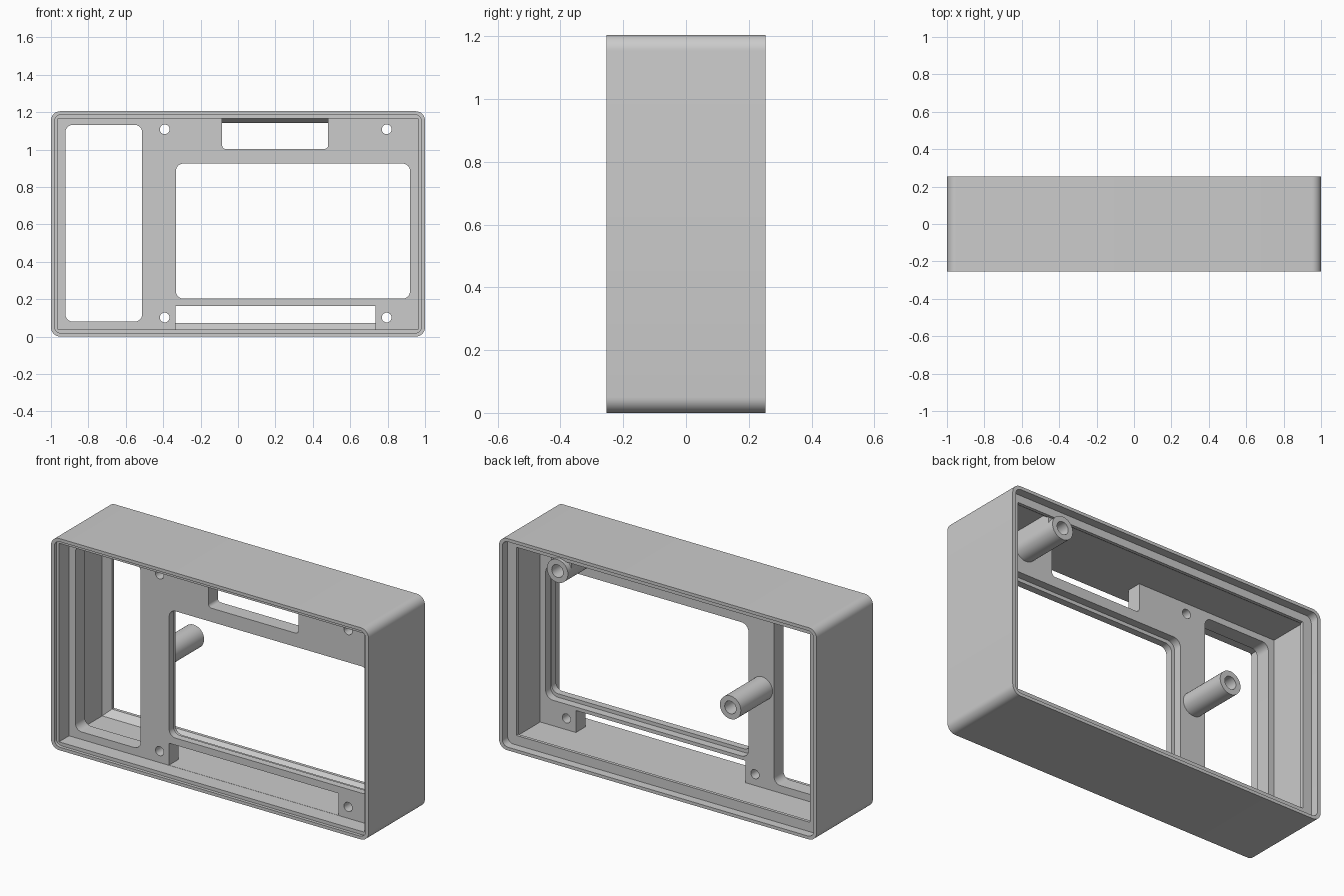
import bpy, bmesh, math

if "Cube" in bpy.data.objects:
    bpy.data.objects.remove(bpy.data.objects["Cube"])

def rounded(x0, x1, z0, z1, r=0.0, seg=8):
    """Outline of a rounded rectangle in XZ."""
    if not r:
        return [(x1, z1), (x0, z1), (x0, z0), (x1, z0)]
    pts = []
    for cx, cz, a in ((x1-r, z1-r, 0), (x0+r, z1-r, 90), (x0+r, z0+r, 180), (x1-r, z0+r, 270)):
        for i in range(seg + 1):
            t = math.radians(a + 90*i/seg)
            pts.append((cx + r*math.cos(t), cz + r*math.sin(t)))
    return pts

def loft(name, sections):
    """Join outlines (points, y) into a closed solid along Y."""
    bm = bmesh.new()
    rings = [[bm.verts.new((x, y, z)) for x, z in pts] for pts, y in sections]
    bm.faces.new(rings[0])
    bm.faces.new(rings[-1][::-1])
    n = len(rings[0])
    for a, b in zip(rings, rings[1:]):
        for i in range(n):
            bm.faces.new((a[i], b[i], b[(i+1) % n], a[(i+1) % n]))
    bmesh.ops.recalc_face_normals(bm, faces=bm.faces)
    me = bpy.data.meshes.new(name)
    bm.to_mesh(me)
    bm.free()
    ob = bpy.data.objects.new(name, me)
    bpy.context.collection.objects.link(ob)
    return ob

def prism(name, x0, x1, z0, z1, y0, y1, r=0.0):
    pts = rounded(x0, x1, z0, z1, r)
    return loft(name, [(pts, y0), (pts, y1)])

def cylinder(name, x, z, r, y0, y1, n=32):
    pts = [(x + r*math.cos(2*math.pi*i/n), z + r*math.sin(2*math.pi*i/n)) for i in range(n)]
    return loft(name, [(pts, y0), (pts, y1)])

def combine(ob, other, op='DIFFERENCE'):
    """Apply a boolean and remove the helper."""
    other.hide_render = True
    m = ob.modifiers.new("bool", 'BOOLEAN')
    m.object, m.operation, m.solver = other, op, 'EXACT'
    bpy.context.view_layer.objects.active = ob
    bpy.ops.object.modifier_apply(modifier=m.name)
    bpy.data.objects.remove(other)

def smooth(ob):
    bpy.ops.object.select_all(action='DESELECT')
    ob.select_set(True)
    bpy.context.view_layer.objects.active = ob
    bpy.ops.object.shade_smooth_by_angle(angle=math.radians(30))

Y = 0.253                # half depth of the case
PF, PB = -0.145, -0.06   # front and back of the inner panel

# Outer case with rounded long edges
case = prism("case_frame", -1, 1, 0, 1.205, -Y, Y, 0.05)

# Front cavity and stepped front and back rims
for args in (
    (-0.962, 0.962, 0.037, 1.167, -0.3, PF),
    (-0.98, 0.98, 0.018, 1.187, -0.3, -0.235, 0.035),
    (-0.98, 0.98, 0.018, 1.187, 0.205, 0.3, 0.035),
):
    combine(case, prism("cutter", *args))

# Back cavity, narrowing to a sloped lip near the back rim
wide = rounded(-0.96, 0.96, 0.038, 1.167)
narrow = rounded(-0.925, 0.925, 0.072, 1.143)
combine(case, loft("cutter", [(wide, PB), (wide, 0.15), (narrow, 0.187), (narrow, 0.3)]))

# Panel windows, the rabbet behind the large one, upper slot and lower notch
for args in (
    (-0.923, -0.512, 0.08, 1.132, -0.2, 0, 0.04),
    (-0.332, 0.92, 0.203, 0.925, -0.2, 0, 0.04),
    (-0.352, 0.926, 0.183, 0.945, -0.105, 0, 0.045),
    (-0.085, 0.482, 1.003, 1.15, -0.2, 0, 0.02),
    (-0.085, 0.482, 1.05, 1.167, -0.2, 0),
    (-0.333, 0.735, 0.038, 0.163, -0.2, 0),
):
    combine(case, prism("cutter", *args))

# Four screw holes
for x in (-0.392, 0.795):
    for z in (0.102, 1.108):
        combine(case, cylinder("cutter", x, z, 0.026, -0.2, 0))
smooth(case)

# Two hollow posts on the back of the panel; the upper one is ribbed to the ceiling
for name, x, z in (("middle_post", -0.437, 0.603), ("upper_post", 0.652, 1.088)):
    post = cylinder(name, x, z, 0.066, PB - 0.01, 0.225)
    if name == "upper_post":
        combine(post, prism("rib", x-0.064, x+0.064, z, 1.175, PB - 0.005, 0.19), 'UNION')
    combine(post, cylinder("cutter", x, z, 0.036, 0.05, 0.3))
    smooth(post)
